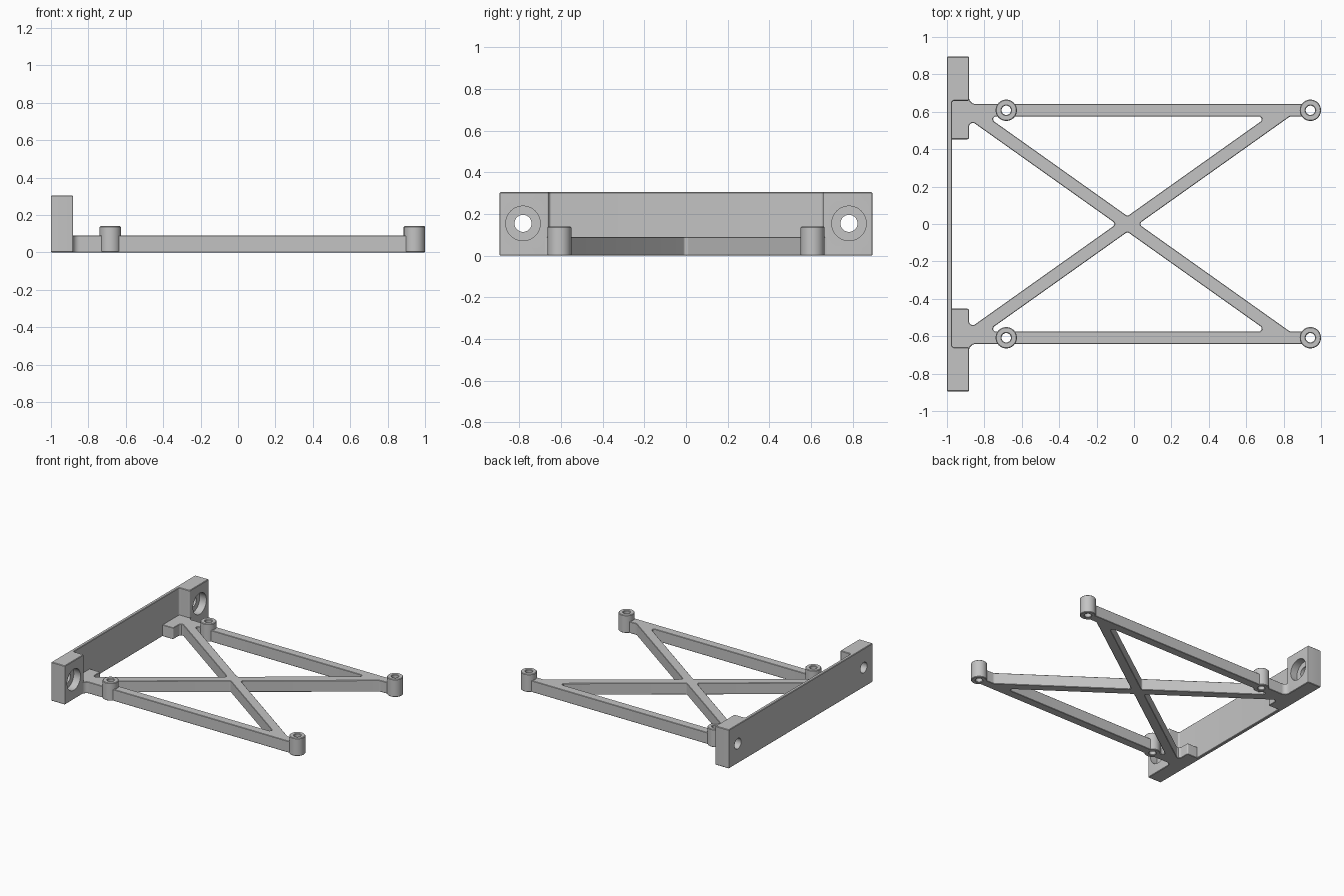
import bpy
import bmesh
from math import sin, tan, tau, pi
from mathutils import Vector, Matrix
from mathutils.geometry import delaunay_2d_cdt

cube = bpy.data.objects.get("Cube")
if cube:
    bpy.data.objects.remove(cube, do_unlink=True)

grey = bpy.data.materials.new("plain_grey")
grey.use_nodes = True
grey.diffuse_color = (0.55, 0.55, 0.55, 1)
grey.node_tree.nodes["Principled BSDF"].inputs["Base Color"].default_value = grey.diffuse_color


def finish(bm, name):
    """Turn a bmesh into a named object."""
    bmesh.ops.recalc_face_normals(bm, faces=bm.faces)
    mesh = bpy.data.meshes.new(name)
    bm.to_mesh(mesh)
    bm.free()
    mesh.materials.append(grey)
    ob = bpy.data.objects.new(name, mesh)
    bpy.context.collection.objects.link(ob)
    return ob


def smooth(ob):
    bpy.ops.object.select_all(action='DESELECT')
    ob.select_set(True)
    bpy.context.view_layer.objects.active = ob
    bpy.ops.object.shade_smooth_by_angle(angle=pi / 6)


def rounded(points, steps=6):
    """Outline from (x, y, corner radius) points."""
    out = []
    for i, (x, y, r) in enumerate(points):
        p = Vector((x, y))
        if r == 0:
            out.append(p)
            continue
        a = (Vector(points[i - 1][:2]) - p).normalized()
        b = (Vector(points[(i + 1) % len(points)][:2]) - p).normalized()
        half = a.angle(b) / 2
        centre = p + (a + b).normalized() * r / sin(half)
        start, end = p + a * r / tan(half), p + b * r / tan(half)
        for k in range(steps + 1):
            out.append(centre + (start.lerp(end, k / steps) - centre).normalized() * r)
    return out


def circle(x, y, r, n=32):
    return [Vector((x + r * sin(tau * i / n), y + r * sin(tau * i / n + pi / 2))) for i in range(n)]


def inset(loop, d):
    """Move a loop to its left by d with mitred corners."""
    out = []
    for i, p in enumerate(loop):
        u = (p - loop[i - 1]).normalized()
        v = (loop[(i + 1) % len(loop)] - p).normalized()
        n, m = Vector((-u.y, u.x)), Vector((-v.y, v.x))
        out.append(p + (n + m) * d / (1 + n.dot(m)))
    return out


def inside(p, segments):
    """Even-odd test, so points in holes count as outside."""
    hits = [a for a, b in segments if (a.y > p.y) != (b.y > p.y)
            and p.x < a.x + (p.y - a.y) * (b.x - a.x) / (b.y - a.y)]
    return len(hits) % 2 == 1


def fill(bm, rings):
    """Cap a set of rings, leaving the holes open."""
    verts = [v for ring in rings for v in ring]
    flat = [v.co.xy for v in verts]
    number = {v: i for i, v in enumerate(verts)}
    edges = [(number[ring[i - 1]], number[v]) for ring in rings for i, v in enumerate(ring)]
    segments = [(flat[i], flat[j]) for i, j in edges]
    result = delaunay_2d_cdt(flat, edges, [], 0, 0.000001)
    for tri in result[2]:
        corners = [result[3][i][0] for i in tri]
        if inside(sum((flat[i] for i in corners), Vector((0, 0))) / len(corners), segments):
            bm.faces.new([verts[i] for i in corners])


def prism(name, outline, holes, height, chamfer):
    """Extruded plate with holes and chamfered rims."""
    bm = bmesh.new()
    bottom, top = [], []
    for index, loop in enumerate([outline] + holes):
        area = sum(loop[i - 1].cross(p) for i, p in enumerate(loop))
        if (area > 0) != (index == 0):
            loop = loop[::-1]
        small = inset(loop, chamfer)
        levels = ((small, 0), (loop, chamfer), (loop, height - chamfer), (small, height))
        rings = [[bm.verts.new((p.x, p.y, z)) for p in ring] for ring, z in levels]
        for lo, hi in zip(rings, rings[1:]):
            for i in range(len(loop)):
                bm.faces.new((lo[i - 1], lo[i], hi[i], hi[i - 1]))
        bottom.append(rings[0])
        top.append(rings[-1])
    fill(bm, bottom)
    fill(bm, top)
    return finish(bm, name)


def lathe(name, profile, closed, steps=40):
    """Spin (radius, z) points around z."""
    bm = bmesh.new()
    vs = [bm.verts.new((r, 0, z)) for r, z in profile]
    es = [bm.edges.new(pair) for pair in zip(vs, vs[1:])]
    if closed:
        es.append(bm.edges.new((vs[-1], vs[0])))
    bmesh.ops.spin(bm, geom=vs + es, cent=(0, 0, 0), axis=(0, 0, 1), angle=tau, steps=steps)
    bmesh.ops.remove_doubles(bm, verts=bm.verts, dist=0.0001)
    return finish(bm, name)


def mirrored(points):
    """Close a half outline across y = 0."""
    return points + [(x, -y, r) for x, y, r in reversed(points) if y != 0]


# Upright wall with thick end blocks
FACE = -0.882
wall = prism("back_wall", rounded(mirrored([
    (-0.973, 0.658, 0.012), (FACE, 0.658, 0.01),
    (FACE, 0.895, 0.006), (-1, 0.895, 0.006)])), [], 0.305, 0.004)

# Counterbored screw holes in the end blocks
for side in (-1, 1):
    cutter = lathe("screw_hole_cutter", [
        (0, -1.05), (0.041, -1.05), (0.041, -0.94),
        (0.083, -0.94), (0.083, -0.8), (0, -0.8)], False)
    cutter.data.transform(Matrix.Translation((0, side * 0.783, 0.155)) @ Matrix.Rotation(pi / 2, 4, 'Y'))
    cutter.hide_render = True
    cut = wall.modifiers.new("screw_hole", 'BOOLEAN')
    cut.operation = 'DIFFERENCE'
    cut.object = cutter
    bpy.ops.object.select_all(action='DESELECT')
    bpy.context.view_layer.objects.active = wall
    wall.select_set(True)
    bpy.ops.object.modifier_apply(modifier=cut.name)
    bpy.data.objects.remove(cutter, do_unlink=True)
smooth(wall)

# Flat cross-braced frame with two rails and root blocks
RAIL, MID, SLOPE = 0.608, -0.035, 0.71
IN, OUT, V, H = 0.575, 0.642, 0.042, 0.059
outline = mirrored([
    (MID + H, 0, 0.015), (MID + H + IN / SLOPE, IN, 0.03), (0.9, IN, 0), (0.9, OUT, 0),
    (FACE, OUT, 0.035), (FACE, 0.69, 0), (-0.985, 0.69, 0),
    (-0.985, 0.453, 0), (FACE, 0.453, 0.01),
    (FACE, SLOPE * (MID - FACE) - V, 0.02), (MID - H, 0, 0.015)])
reach = (IN - V) / SLOPE
holes = []
for side in (-1, 1):
    holes.append(rounded([(MID - reach, side * IN, 0.015), (MID + reach, side * IN, 0.015),
                          (MID, side * V, 0.015)]))
    holes.append(circle(-0.683, side * RAIL, 0.026))
smooth(prism("cross_frame", rounded(outline), holes, 0.09, 0.003))

# Mounting bosses on the rails
for x, end in ((-0.683, "inner"), (0.943, "outer")):
    for side, hand in ((1, "back"), (-1, "front")):
        boss = lathe(f"{end}_{hand}_boss", [
            (0.025, 0.004), (0.029, 0), (0.053, 0), (0.057, 0.004),
            (0.057, 0.136), (0.053, 0.14), (0.029, 0.14), (0.025, 0.136)], True)
        boss.location = (x, side * RAIL, 0)
        smooth(boss)
